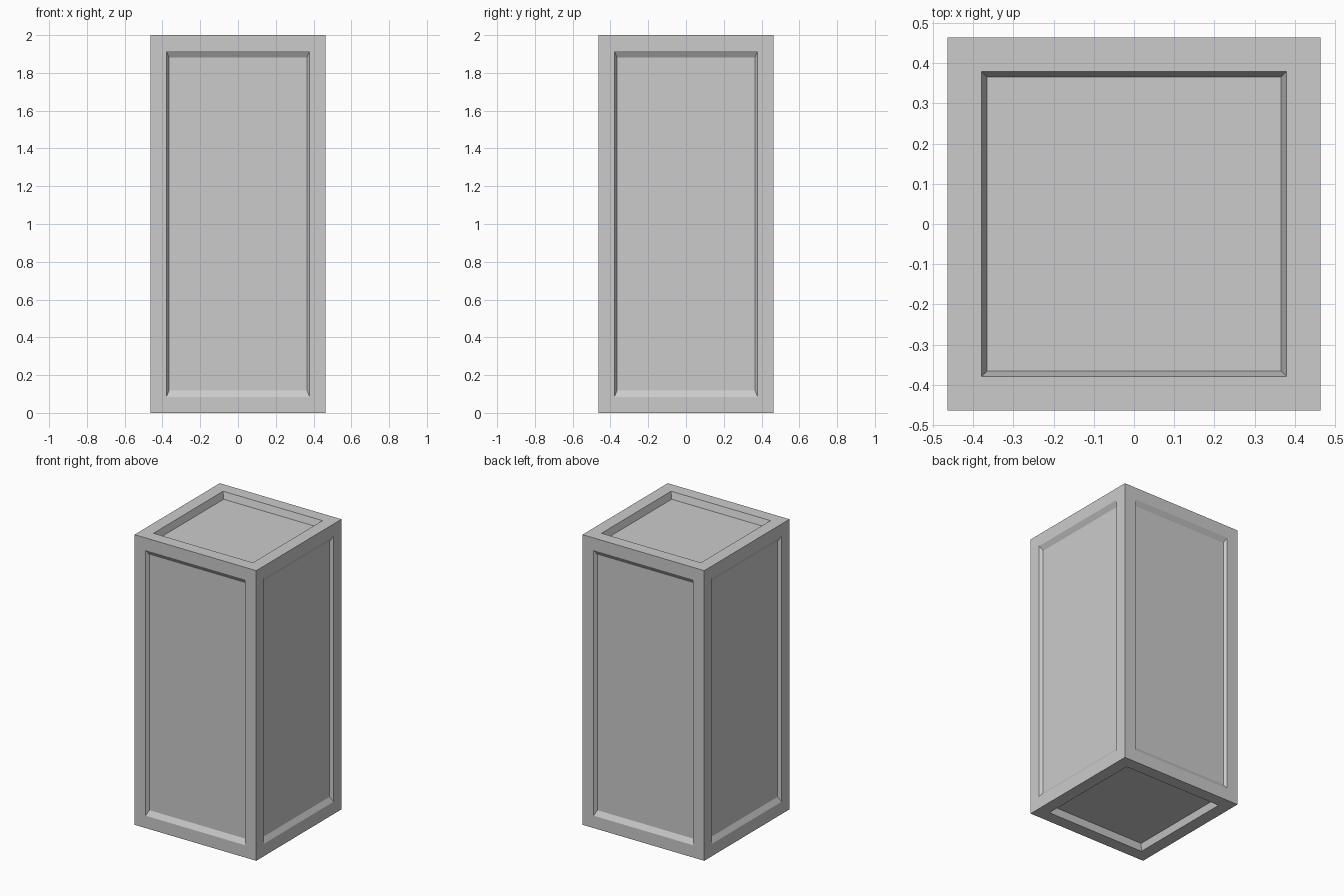
import bpy, bmesh
from mathutils import Vector

if "Cube" in bpy.data.objects:
    bpy.data.objects.remove(bpy.data.objects["Cube"])

HALF = Vector((0.464, 0.464, 1.0))       # half size of the crate
RIM = 0.085                              # width of the flat frame
SLOPE = Vector((0.014, 0.014, 0.034))    # bevel run per axis
DEPTH = Vector((0.021, 0.021, 0.046))    # panel depth per axis

# Solid box centred on the origin
bm = bmesh.new()
bmesh.ops.create_cube(bm, size=2.0)
bmesh.ops.scale(bm, vec=HALF, verts=bm.verts)
bm.normal_update()
sides = list(bm.faces)

# Flat frame around every side
bmesh.ops.inset_individual(bm, faces=sides, thickness=RIM, use_even_offset=True)

# Sunken panel with sloped walls inside each frame
panels = bmesh.ops.extrude_discrete_faces(bm, faces=sides)["faces"]
bm.normal_update()
for panel in panels:
    normal = panel.normal.copy()
    axis = max(range(3), key=lambda i: abs(normal[i]))
    for v in panel.verts:
        for i in range(3):
            step = DEPTH[i] if i == axis else SLOPE[i]
            v.co[i] -= step if v.co[i] > 0 else -step

bmesh.ops.recalc_face_normals(bm, faces=bm.faces)
mesh = bpy.data.meshes.new("panelled_crate")
bm.to_mesh(mesh)
bm.free()

# Stand the crate on the floor
crate = bpy.data.objects.new("panelled_crate", mesh)
crate.location.z = HALF.z
bpy.context.collection.objects.link(crate)
